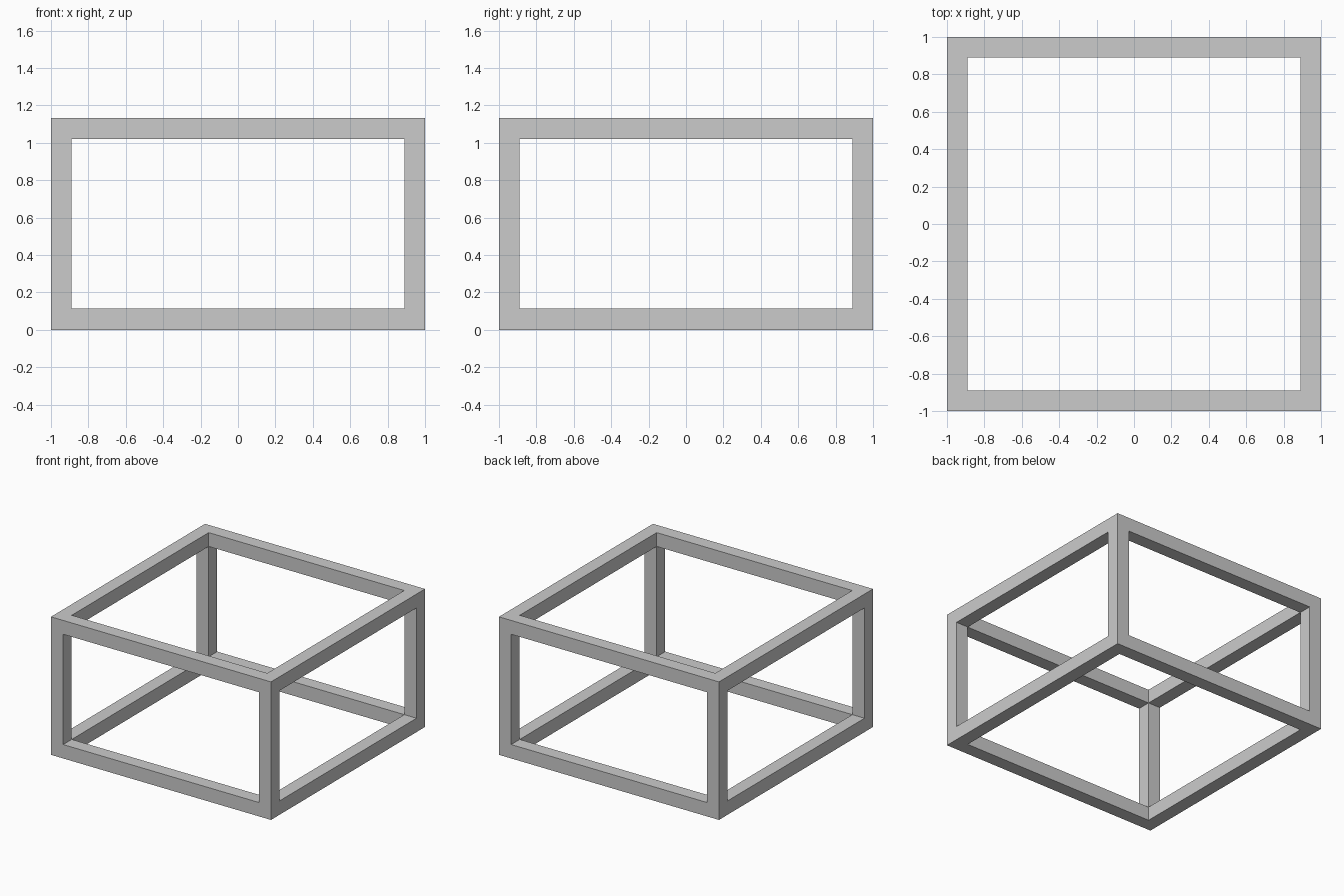
import bpy
import bmesh
from itertools import product

if "Cube" in bpy.data.objects:
    bpy.data.objects.remove(bpy.data.objects["Cube"])

HEIGHT = 1.134
BAR = 0.111
BAR_Z = 0.114

# Grid planes on each axis: outer edge, inner edge, inner edge, outer edge
planes = (
    (-1, -1 + BAR, 1 - BAR, 1),
    (-1, -1 + BAR, 1 - BAR, 1),
    (0, BAR_Z, HEIGHT - BAR_Z, HEIGHT),
)


def is_bar(cell):
    """Corner and edge cells of the 3x3x3 grid are solid, the rest is open."""
    return all(0 <= c <= 2 for c in cell) and sum(c != 1 for c in cell) >= 2


# Box frame: one welded skin around the twelve square bars
bm = bmesh.new()
verts = {}


def vert(index):
    if index not in verts:
        verts[index] = bm.verts.new([planes[a][index[a]] for a in range(3)])
    return verts[index]


for cell in filter(is_bar, product(range(3), repeat=3)):
    for axis, side in product(range(3), (0, 1)):
        neighbour = list(cell)
        neighbour[axis] += 1 if side else -1
        if is_bar(neighbour):
            continue
        u, v = (axis + 1) % 3, (axis + 2) % 3
        ring = []
        for du, dv in ((0, 0), (1, 0), (1, 1), (0, 1)):
            index = list(cell)
            index[axis] += side
            index[u] += du
            index[v] += dv
            ring.append(vert(tuple(index)))
        bm.faces.new(ring if side else ring[::-1])

mesh = bpy.data.meshes.new("box_frame")
bm.to_mesh(mesh)
bm.free()
bpy.context.collection.objects.link(bpy.data.objects.new("box_frame", mesh))
